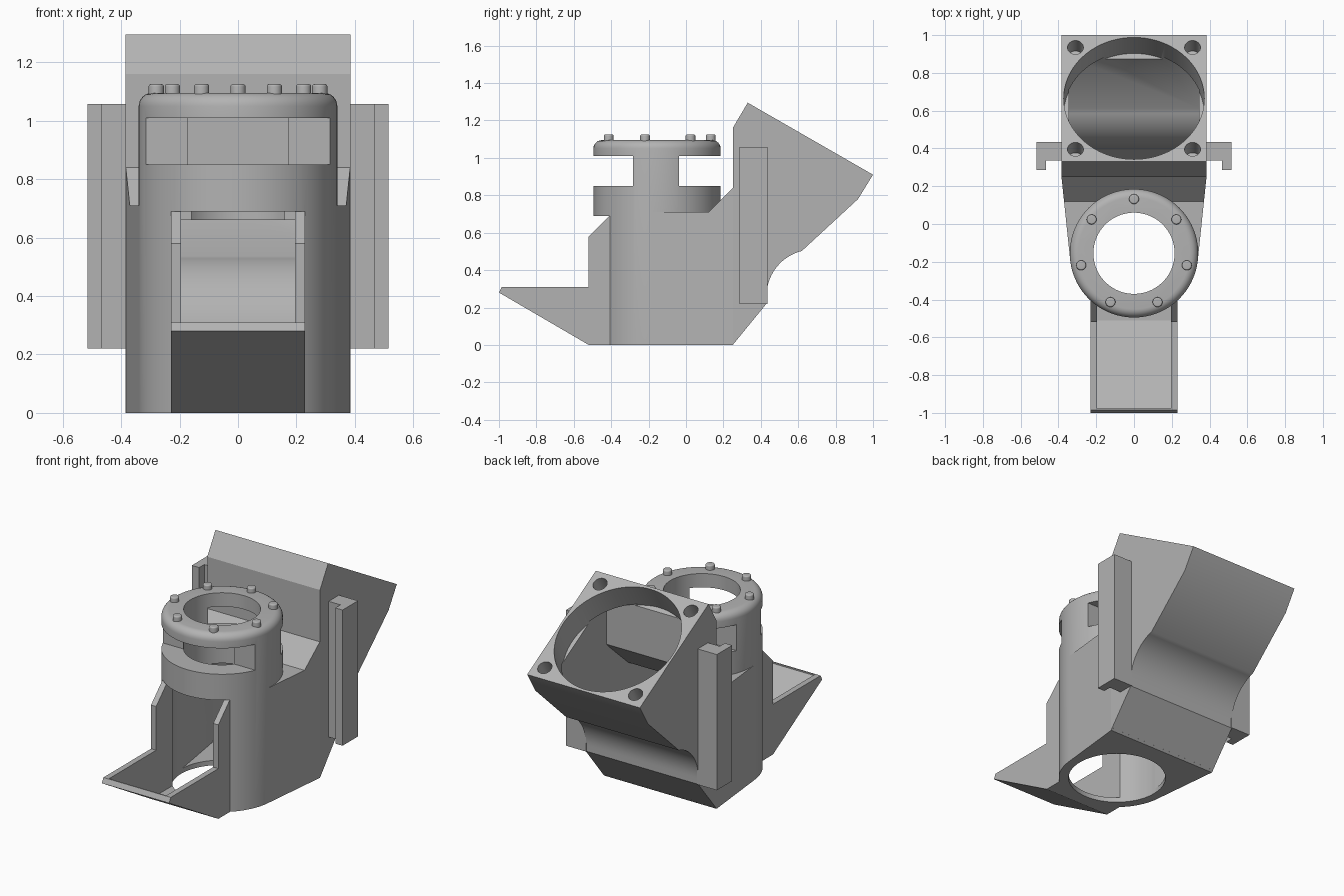
import bpy, bmesh
from math import cos, sin, pi, radians
from mathutils import Matrix, Vector

if "Cube" in bpy.data.objects:
    bpy.data.objects.remove(bpy.data.objects["Cube"], do_unlink=True)

grey = bpy.data.materials.new("plain_grey")
grey.use_nodes = True
grey.diffuse_color = (0.45, 0.45, 0.45, 1)
grey.node_tree.nodes["Principled BSDF"].inputs["Base Color"].default_value = grey.diffuse_color

AXIS_Y = -0.155          # centre line of the upright tube
FAN = Vector((0, 0.665, 1.102))   # centre of the tilted fan face
TILT = Matrix.Rotation(radians(-30), 4, 'X')


def finish(name, bm):
    bmesh.ops.recalc_face_normals(bm, faces=bm.faces)
    mesh = bpy.data.meshes.new(name)
    bm.to_mesh(mesh)
    bm.free()
    mesh.materials.append(grey)
    ob = bpy.data.objects.new(name, mesh)
    bpy.context.collection.objects.link(ob)
    return ob


def prism(name, profile, width):
    """Side profile of (y, z) points, spread to +-width, where width may depend on y."""
    w = width if callable(width) else (lambda y: width)
    bm = bmesh.new()
    left = [bm.verts.new((w(y), y, z)) for y, z in profile]
    right = [bm.verts.new((-w(y), y, z)) for y, z in profile]
    bm.faces.new(left)
    bm.faces.new(right[::-1])
    for i in range(len(profile)):
        j = (i + 1) % len(profile)
        bm.faces.new((left[i], right[i], right[j], left[j]))
    return finish(name, bm)


def box(name, y0, y1, z0, z1, width):
    return prism(name, [(y0, z0), (y1, z0), (y1, z1), (y0, z1)], width)


def cylinder(name, radius, z0, z1, matrix, sides=96, bevel=0):
    bm = bmesh.new()
    bmesh.ops.create_cone(bm, cap_ends=True, segments=sides, radius1=radius, radius2=radius,
                          depth=z1 - z0, matrix=Matrix.Translation((0, 0, (z0 + z1) / 2)))
    if bevel:
        rim = [e for e in bm.edges if all(v.co.z > z1 - 1e-4 for v in e.verts)]
        bmesh.ops.bevel(bm, geom=rim, offset=bevel, segments=6, profile=0.5, affect='EDGES')
    bm.transform(matrix)
    return finish(name, bm)


def combine(target, tool, operation):
    mod = target.modifiers.new("combine", 'BOOLEAN')
    mod.operation, mod.solver, mod.object = operation, 'EXACT', tool
    bpy.context.view_layer.objects.active = target
    bpy.ops.object.modifier_apply(modifier=mod.name)
    bpy.data.objects.remove(tool, do_unlink=True)


def smooth(ob):
    bpy.ops.object.select_all(action='DESELECT')
    ob.select_set(True)
    bpy.context.view_layer.objects.active = ob
    bpy.ops.object.shade_smooth_by_angle(angle=radians(30))


def arc(radius, start, end, steps=14):
    """Points of the rear hollow curve under the fan box."""
    angles = [radians(start + (end - start) * i / steps) for i in range(steps + 1)]
    return [(0.68 + radius * cos(a), 0.26 + radius * sin(a)) for a in angles]


upright = Matrix.Translation((0, AXIS_Y, 0))

# Outer volumes: tube, tapered neck and rear fan duct
body = cylinder("housing", 0.34, 0, 1.095, upright, bevel=0.045)
neck = prism("neck", [(-0.19, 0), (0.25, 0), (0.26, 0.012), (0.26, 0.84), (0.25, 0.84),
                      (0.12, 0.71), (-0.19, 0.71)],
             lambda y: 0.338 + 0.047 * (y + 0.19) / 0.45)
duct = prism("duct", [(0.25, 0), (0.43, 0.22)] + arc(0.25, 180, 104) +
             [(0.92, 0.78), (1.0, 0.91), (0.33, 1.295), (0.25, 1.16)], 0.385)
combine(body, neck, 'UNION')
combine(body, duct, 'UNION')

# Front mouth in the tube, then the scoop around it
combine(body, box("mouth_cut", -0.7, -0.36, -0.1, 0.69, 0.23), 'DIFFERENCE')
scoop = prism("scoop", [(-0.33, 0), (-0.52, 0), (-1, 0.28), (-0.985, 0.31), (-0.52, 0.31),
                        (-0.52, 0.58), (-0.41, 0.69), (-0.33, 0.69)], 0.23)
combine(body, scoop, 'UNION')
combine(body, prism("scoop_cut", [(-0.3, 0.03), (-0.51, 0.03), (-0.978, 0.302),
                                  (-0.978, 0.69), (-0.3, 0.69)], 0.195), 'DIFFERENCE')

# Inner hollow of the neck and the duct
combine(body, prism("neck_cut", [(-0.155, 0.03), (0.235, 0.03), (0.26, 0.06), (0.26, 0.81),
                                 (0.105, 0.66), (-0.155, 0.66)],
                    lambda y: 0.28 + 0.065 * (y + 0.155) / 0.415), 'DIFFERENCE')
combine(body, prism("duct_cut", [(0.25, 0.048), (0.395, 0.23)] + arc(0.285, 180, 104) +
                    [(0.885, 0.80), (0.285, 1.14), (0.285, 0.835), (0.25, 0.80)], 0.345),
        'DIFFERENCE')

# Wide lower bore and narrower upper bore
combine(body, cylinder("lower_bore", 0.283, -0.1, 0.66, upright), 'DIFFERENCE')
combine(body, cylinder("upper_bore", 0.215, 0.6, 1.3, upright), 'DIFFERENCE')

# Windows below the top ring, leaving two side pillars
combine(body, box("front_window", -0.6, -0.283, 0.85, 1.01, 0.5), 'DIFFERENCE')
combine(body, box("back_window", -0.037, 0.22, 0.85, 1.01, 0.5), 'DIFFERENCE')

# Round fan opening with four screw holes
fan_frame = Matrix.Translation(FAN) @ TILT
combine(body, cylinder("fan_opening", 0.372, -0.168, 0.2, fan_frame), 'DIFFERENCE')
for sx in (-1, 1):
    for sy in (-1, 1):
        place = fan_frame @ Matrix.Translation((sx * 0.31, sy * 0.311, 0))
        combine(body, cylinder("screw_hole", 0.042, -0.11, 0.1, place, 32), 'DIFFERENCE')
smooth(body)

# Hooked side rails
for side, label in ((1, "left"), (-1, "right")):
    bm = bmesh.new()
    plan = [(0.38, 0.435), (0.515, 0.435), (0.515, 0.285), (0.465, 0.285),
            (0.465, 0.335), (0.38, 0.335)]
    face = bm.faces.new([bm.verts.new((side * x, y, 0.22)) for x, y in plan])
    top = bmesh.ops.extrude_face_region(bm, geom=[face])["geom"]
    bmesh.ops.translate(bm, vec=(0, 0, 0.838),
                        verts=[v for v in top if isinstance(v, bmesh.types.BMVert)])
    finish(label + "_rail", bm)

# Seven studs on the top ring
for i in range(7):
    a = pi / 2 + i * 2 * pi / 7
    place = Matrix.Translation((0.287 * cos(a), AXIS_Y + 0.287 * sin(a), 0))
    smooth(cylinder("ring_stud_%d" % (i + 1), 0.026, 1.07, 1.125, place, 24, bevel=0.008))
